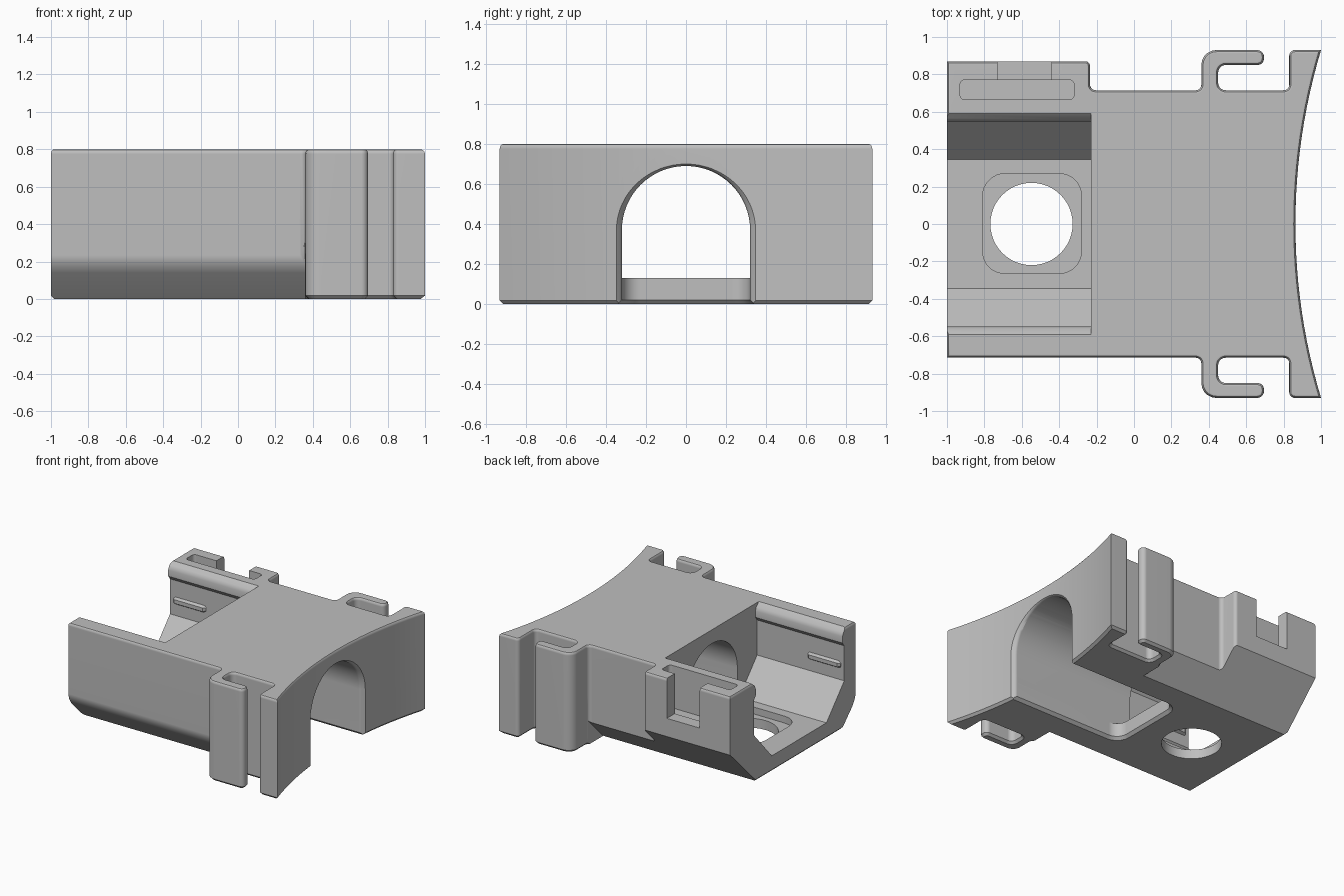
import bpy
import bmesh
from math import sin, cos, pi, radians, sqrt

cube = bpy.data.objects.get("Cube")
if cube:
    bpy.data.objects.remove(cube)

grey = bpy.data.materials.new("light_grey")
grey.use_nodes = True
tone = (0.52, 0.52, 0.52, 1)
grey.diffuse_color = tone
grey.node_tree.nodes["Principled BSDF"].inputs["Base Color"].default_value = tone


def loft(name, sections, axis):
    """Closed solid through matching 2D sections [(position, points)] along an axis."""
    place = {"x": lambda p, a, b: (p, a, b), "z": lambda p, a, b: (a, b, p)}[axis]
    bm = bmesh.new()
    rings = [[bm.verts.new(place(p, *q)) for q in pts] for p, pts in sections]
    n = len(rings[0])
    for r, s in zip(rings, rings[1:]):
        for i in range(n):
            j = (i + 1) % n
            bm.faces.new((r[i], r[j], s[j], s[i]))
    bm.faces.new(rings[0][::-1])
    bm.faces.new(rings[-1])
    bmesh.ops.recalc_face_normals(bm, faces=bm.faces)
    if bm.calc_volume(signed=True) < 0:
        bmesh.ops.reverse_faces(bm, faces=bm.faces)
    mesh = bpy.data.meshes.new(name)
    bm.to_mesh(mesh)
    bm.free()
    mesh.materials.append(grey)
    obj = bpy.data.objects.new(name, mesh)
    bpy.context.collection.objects.link(obj)
    return obj


def rounded(corners, steps=5):
    """Polygon with each (x, y, radius) corner replaced by an arc."""
    out = []
    for i, (x, y, r) in enumerate(corners):
        if r == 0:
            out.append((x, y))
            continue
        ends = []
        for ox, oy, _ in (corners[i - 1], corners[(i + 1) % len(corners)]):
            d = sqrt((ox - x) ** 2 + (oy - y) ** 2)
            ends.append((x + (ox - x) * r / d, y + (oy - y) * r / d))
        (ax, ay), (bx, by) = ends
        cx, cy = ax + bx - x, ay + by - y
        for k in range(steps + 1):
            t = k / steps * pi / 2
            out.append((cx + (ax - cx) * cos(t) + (bx - cx) * sin(t),
                        cy + (ay - cy) * cos(t) + (by - cy) * sin(t)))
    return out


def rect(x0, x1, y0, y1, r):
    return rounded([(x0, y0, r), (x1, y0, r), (x1, y1, r), (x0, y1, r)])


def inset(pts, d):
    """Move every point of a clockwise outline inward by d."""
    res = []
    n = len(pts)
    for i, (x, y) in enumerate(pts):
        nx = ny = 0
        for (ax, ay), (bx, by) in ((pts[i - 1], (x, y)), ((x, y), pts[(i + 1) % n])):
            length = sqrt((bx - ax) ** 2 + (by - ay) ** 2)
            nx += (by - ay) / length
            ny += (ax - bx) / length
        k = 2 * d / (nx * nx + ny * ny)
        res.append((x + nx * k, y + ny * k))
    return res


def cut(target, cutter):
    """Subtract the cutter at once and remove it."""
    mod = target.modifiers.new(cutter.name, "BOOLEAN")
    mod.operation = "DIFFERENCE"
    mod.solver = "EXACT"
    mod.object = cutter
    bpy.context.view_layer.update()
    graph = bpy.context.evaluated_depsgraph_get()
    result = bpy.data.meshes.new_from_object(target.evaluated_get(graph))
    target.modifiers.clear()
    target.data = result
    bpy.data.objects.remove(cutter)


# Plan outline: side wall, hook and end fin, shared by both sides
def side(s):
    pts = [(0.36, 0.715, 0.03), (0.36, 0.93, 0.08), (0.695, 0.93, 0.035),
           (0.695, 0.85, 0.035), (0.45, 0.85, 0.04), (0.45, 0.715, 0.04),
           (0.83, 0.715, 0.03), (0.83, 0.93, 0.03), (1.0, 0.93, 0)]
    return [(x, y * s, r) for x, y, r in pts]


R = 3.225
bow = []
for k in range(1, 24):
    y = 0.93 - 1.86 * k / 24
    bow.append((0.863 + R - sqrt(R * R - y * y), y, 0))

corners = [(-1, -0.715, 0), (-1, 0.87, 0), (-0.235, 0.87, 0.025), (-0.235, 0.715, 0.03)]
corners += side(1) + bow + side(-1)[::-1]
outline = rounded(corners)

# Body with a chamfered foot and a rounded top rim
body_sections = [(0, inset(outline, 0.018)), (0.018, outline), (0.775, outline)]
for a in (30, 60, 90):
    t = radians(a)
    body_sections.append((0.775 + 0.025 * sin(t), inset(outline, 0.018 * (1 - cos(t)))))
body = loft("body", body_sections, "z")

# Sloped lower sides
front = [(-0.535, 0), (-0.675, 0.14), (-0.705, 0.19), (-0.73, 0.3),
         (-1.2, 0.3), (-1.2, -0.2), (-0.535, -0.2)]
back = [(0.535, 0), (1.035, 0.5), (1.2, 0.5), (1.2, -0.2), (0.535, -0.2)]
for label, profile in (("front_slope", front), ("back_slope", back)):
    cut(body, loft(label, [(-1.2, profile), (0.357, profile)], "x"))

# Open tray with snap lips along its rims
half = [(0.345, 0.13), (0.57, 0.38), (0.57, 0.66), (0.547, 0.69), (0.547, 0.74),
        (0.56, 0.77), (0.595, 0.803), (0.595, 0.95)]
tray = half + [(-y, z) for y, z in half[::-1]]
cut(body, loft("tray_cavity", [(-1.2, tray), (-0.23, tray)], "x"))


# Arched tunnel with a flared mouth
def arch(r, bottom):
    top = [(r * cos(pi * k / 32), 0.37 + r * sin(pi * k / 32)) for k in range(33)]
    return top + [(-r, bottom), (r, bottom)]


cut(body, loft("tunnel", [(-0.4, arch(0.32, 0.13)), (1.2, arch(0.32, 0.13))], "x"))


# Floor opening below the tunnel, with an eased lower edge
def opening(d):
    return rect(-0.12 - d, 1.4, -0.32 - d, 0.32 + d, 0.09 + d)


cut(body, loft("floor_opening", [(-0.1, opening(0.12)), (0, opening(0.022)),
                                 (0.022, opening(0)), (0.2, opening(0))], "z"))
cut(body, loft("tunnel_mouth", [(x, arch(r, -0.1)) for x, r in
                                ((0.8, 0.31), (0.84, 0.318), (0.86, 0.327), (0.885, 0.35), (1.2, 0.66))], "x"))

# Square pocket and round hole in the tray floor
pocket = rect(-0.81, -0.28, -0.265, 0.27, 0.12)
cut(body, loft("floor_pocket", [(0.075, pocket), (0.3, pocket)], "z"))
ring = [(-0.548 + 0.22 * cos(pi * k / 24), 0.22 * sin(pi * k / 24)) for k in range(48)]
cut(body, loft("floor_hole", [(-0.2, ring), (0.3, ring)], "z"))

# Rear bracket: slot and outer notch
slot = rect(-0.93, -0.32, 0.665, 0.77, 0.025)
cut(body, loft("bracket_slot", [(0.46, slot), (1, slot)], "z"))
notch = rect(-0.73, -0.44, 0.74, 1.0, 0.01)
cut(body, loft("bracket_notch", [(0.48, notch), (1, notch)], "z"))

# Small grip ribs inside the tray walls
parts = [body]
for s, label in ((1, "back"), (-1, "front")):
    parts.append(loft(label + "_rib", [
        (x, [(s * (0.58 - d), 0.5 - h), (s * (0.58 - d), 0.5 + h),
             (s * 0.58, 0.52 + h), (s * 0.58, 0.48 - h)])
        for x, d, h in ((-0.97, 0.012, 0.01), (-0.95, 0.03, 0.015),
                        (-0.7, 0.03, 0.015), (-0.68, 0.012, 0.01))], "x"))

# Smooth curves, flat panels
bpy.ops.object.select_all(action="DESELECT")
for p in parts:
    p.select_set(True)
bpy.context.view_layer.objects.active = body
bpy.ops.object.shade_smooth_by_angle(angle=radians(32))
flat = body.modifiers.new("panel_normals", "WEIGHTED_NORMAL")
flat.keep_sharp = True
